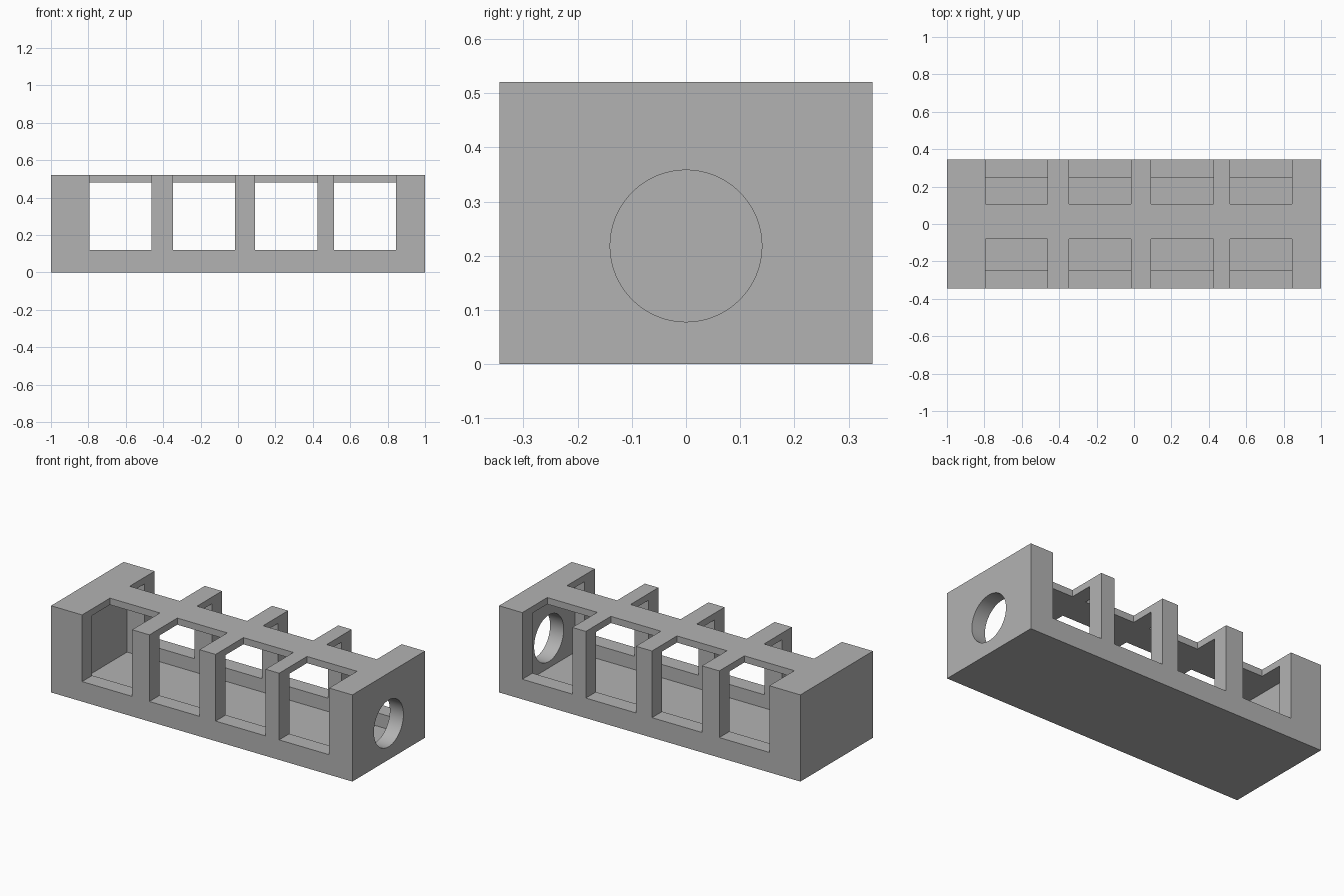
import bpy
import math
from mathutils import Vector

old = bpy.data.objects.get("Cube")
if old:
    bpy.data.objects.remove(old, do_unlink=True)

grey = bpy.data.materials.new("plain grey")
grey.use_nodes = True
colour = (0.45, 0.45, 0.45, 1)
grey.diffuse_color = colour
for node in grey.node_tree.nodes:
    if node.type == "BSDF_PRINCIPLED":
        node.inputs["Base Color"].default_value = colour


def box(name, low, high):
    """Box between two opposite corners."""
    low, high = Vector(low), Vector(high)
    bpy.ops.mesh.primitive_cube_add(size=1, location=(low + high) / 2)
    obj = bpy.context.object
    obj.name = name
    obj.scale = high - low
    bpy.ops.object.transform_apply(location=True, rotation=True, scale=True)
    obj.data.materials.append(grey)
    return obj


def cut(target, cutter):
    """Subtract the cutter from the target, then discard the cutter."""
    cutter.hide_render = True
    mod = target.modifiers.new("cut", "BOOLEAN")
    mod.operation = "DIFFERENCE"
    mod.solver = "EXACT"
    mod.object = cutter
    bpy.ops.object.select_all(action="DESELECT")
    bpy.context.view_layer.objects.active = target
    target.select_set(True)
    bpy.ops.object.modifier_apply(modifier=mod.name)
    bpy.data.objects.remove(cutter, do_unlink=True)


half_depth, height = 0.344, 0.52
sill, floor, ceiling = 0.12, 0.04, 0.48
window_width = 0.332

# Outer block and the hollow inside it
body = box("open_frame_housing", (-1, -half_depth, 0), (1, half_depth, height))
cut(body, box("cavity_cutter", (-0.91, -0.248, floor), (0.91, 0.248, ceiling)))

# Openings on both long sides, notched into the roof around the spine
for left in (-0.794, -0.347, 0.092, 0.514):
    for inner, outer in ((-0.08, -0.5), (0.107, 0.5)):
        low = (left, min(inner, outer), sill)
        high = (left + window_width, max(inner, outer), 0.7)
        cut(body, box("window_cutter", low, high))

# Round port through one end wall
bpy.ops.mesh.primitive_cylinder_add(
    vertices=64, radius=0.14, depth=0.3,
    location=(1, 0, 0.218), rotation=(0, math.pi / 2, 0))
port = bpy.context.object
port.name = "port_cutter"
port.data.materials.append(grey)
cut(body, port)

# Smooth the port, keep every corner sharp
bpy.ops.object.shade_smooth_by_angle(angle=math.radians(30))
